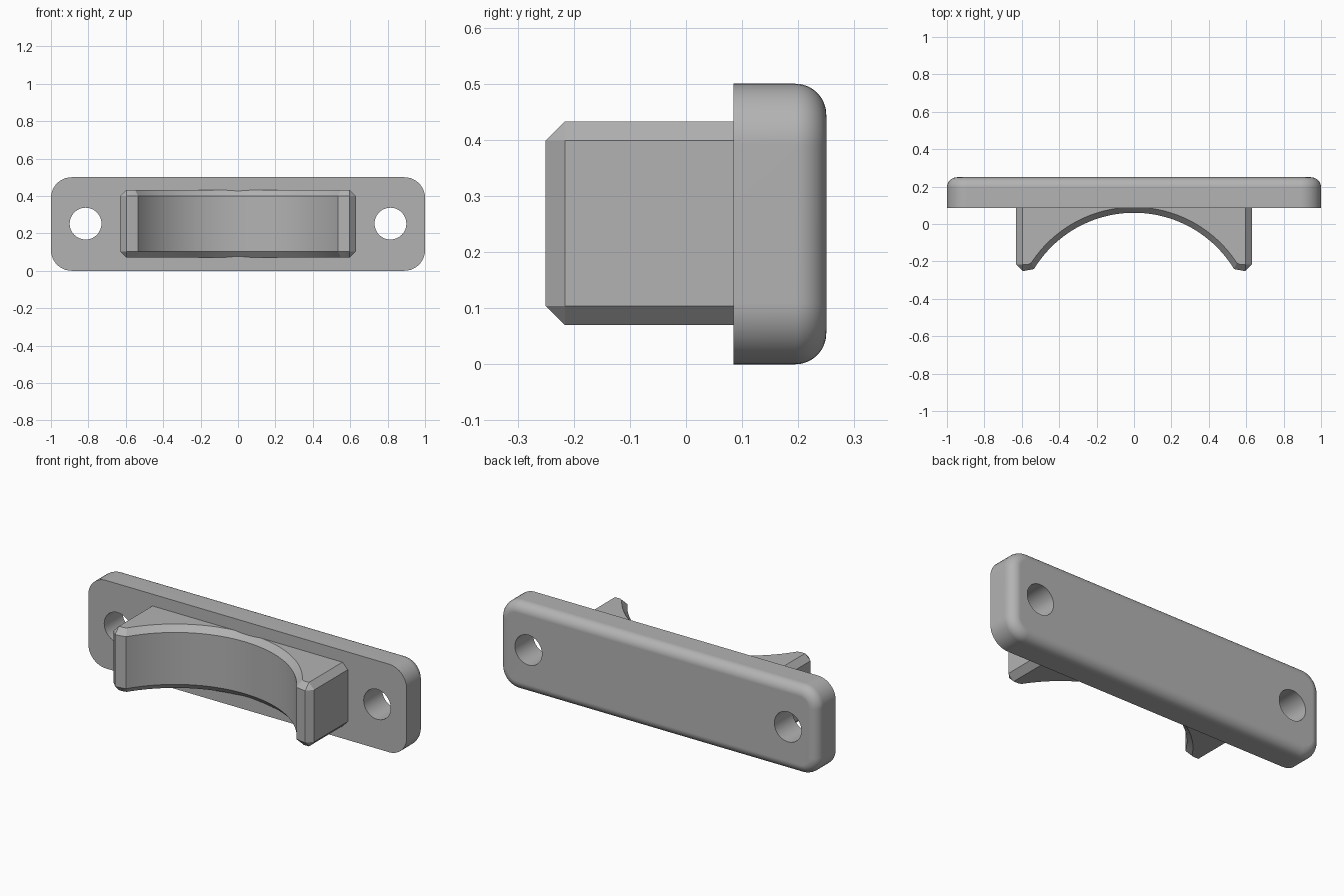
import bpy, bmesh, math

if "Cube" in bpy.data.objects:
    bpy.data.objects.remove(bpy.data.objects["Cube"])

grey = bpy.data.materials.new("plain grey")
grey.diffuse_color = (0.45, 0.45, 0.45, 1)
grey.use_nodes = True
grey.node_tree.nodes["Principled BSDF"].inputs["Base Color"].default_value = grey.diffuse_color


def loft(name, rings):
    """Skin matching closed rings of points and cap both ends."""
    bm = bmesh.new()
    loops = [[bm.verts.new(p) for p in ring] for ring in rings]
    n = len(loops[0])
    for a, b in zip(loops, loops[1:]):
        for i in range(n):
            j = (i + 1) % n
            bm.faces.new((a[i], a[j], b[j], b[i]))
    bm.faces.new(loops[0])
    bm.faces.new(loops[-1])
    bmesh.ops.remove_doubles(bm, verts=bm.verts, dist=1e-5)
    bmesh.ops.recalc_face_normals(bm, faces=bm.faces)
    mesh = bpy.data.meshes.new(name)
    bm.to_mesh(mesh)
    bm.free()
    mesh.materials.append(grey)
    obj = bpy.data.objects.new(name, mesh)
    bpy.context.collection.objects.link(obj)
    return obj


def activate(obj):
    bpy.ops.object.select_all(action='DESELECT')
    obj.select_set(True)
    bpy.context.view_layer.objects.active = obj


def smooth(obj):
    activate(obj)
    bpy.ops.object.shade_smooth_by_angle(angle=math.radians(25))
    mod = obj.modifiers.new("flat face normals", 'WEIGHTED_NORMAL')
    mod.keep_sharp = True


# Mounting plate: rounded rectangle with a rounded back rim
CORNER, RIM, STEPS = 0.11, 0.055, 10


def plate_ring(y, inset):
    ring = []
    for k, (sx, sz) in enumerate([(1, 1), (-1, 1), (-1, -1), (1, -1)]):
        for i in range(STEPS + 1):
            a = math.pi / 2 * (k + i / STEPS)
            r = CORNER - inset
            ring.append((sx * (1 - CORNER) + r * math.cos(a), y,
                         0.25 + sz * (0.25 - CORNER) + r * math.sin(a)))
    return ring


rings = [plate_ring(0.085, 0)]
for i in range(9):
    a = math.pi / 2 * i / 8
    rings.append(plate_ring(0.25 - RIM + RIM * math.sin(a), RIM * (1 - math.cos(a))))
plate = loft("mounting_plate", rings)

# Screw holes through both ends
for side in (-1, 1):
    circle = [(side * 0.815 + 0.085 * math.cos(t * math.pi / 24),
               0.252 + 0.085 * math.sin(t * math.pi / 24)) for t in range(48)]
    cutter = loft("hole_cutter", [[(x, y, z) for x, z in circle] for y in (0, 0.4)])
    cutter.hide_render = True
    mod = plate.modifiers.new("screw hole", 'BOOLEAN')
    mod.operation, mod.solver, mod.object = 'DIFFERENCE', 'EXACT', cutter
    activate(plate)
    bpy.ops.object.modifier_apply(modifier=mod.name)
    bpy.data.objects.remove(cutter)
smooth(plate)

# Saddle: block with a concave arc front and chamfered edges
CENTRE_Y, RADIUS, CHAMFER = -0.566, 0.626, 0.034


def saddle_ring(z, side, radius, end_x):
    half = math.asin(end_x / radius)
    arc = [(radius * math.sin(half * t / 24), CENTRE_Y + radius * math.cos(half * t / 24))
           for t in range(-24, 25)]
    left = [(-x, y) for x, y in side]
    return [(x, y, z) for x, y in left + arc + side[::-1]]


outer = [(0.63, 0.11), (0.63, -0.216), (0.597, -0.25), (0.583, -0.25)]
inner = [(0.597, 0.11), (0.597, -0.216), (0.597, -0.216), (0.565, -0.216)]
low, high = 0.07, 0.433
saddle = loft("saddle_block", [
    saddle_ring(low, inner, RADIUS + 0.03, 0.55),
    saddle_ring(low + CHAMFER, outer, RADIUS, 0.535),
    saddle_ring(high - CHAMFER, outer, RADIUS, 0.535),
    saddle_ring(high, inner, RADIUS + 0.03, 0.55),
])
smooth(saddle)
